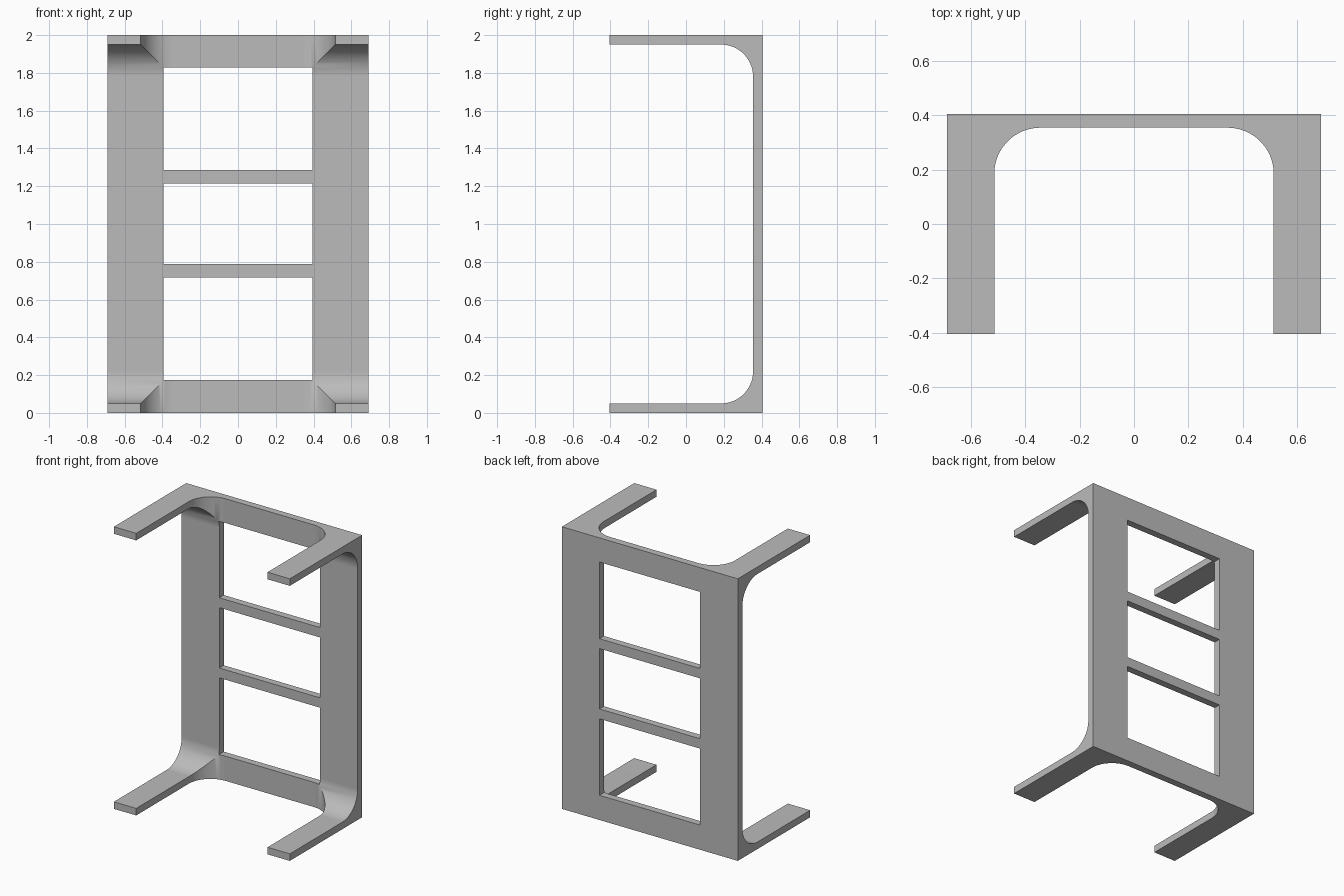
import bpy
import bmesh
from math import sin, cos, pi
from mathutils import Vector

default = bpy.data.objects.get("Cube")
if default:
    bpy.data.objects.remove(default, do_unlink=True)

HALF_W, HALF_D, HEIGHT = 0.69, 0.405, 2.0
THICK = 0.05          # plate thickness
ARM_X = 0.515         # inner edge of the arms
BACK_Y = HALF_D - THICK
RADIUS = 0.17         # inside fillet
STEPS = 20

grey = bpy.data.materials.new("plain_grey")
grey.use_nodes = True
colour = (0.5, 0.5, 0.5, 1)
grey.diffuse_color = colour
grey.node_tree.nodes["Principled BSDF"].inputs["Base Color"].default_value = colour


def prism(name, points, sweep):
    """Extrude a closed outline along a vector."""
    bm = bmesh.new()
    face = bm.faces.new([bm.verts.new(p) for p in points])
    extruded = bmesh.ops.extrude_face_region(bm, geom=[face])["geom"]
    verts = [g for g in extruded if isinstance(g, bmesh.types.BMVert)]
    bmesh.ops.translate(bm, verts=verts, vec=Vector(sweep))
    bmesh.ops.recalc_face_normals(bm, faces=bm.faces)
    mesh = bpy.data.meshes.new(name)
    bm.to_mesh(mesh)
    bm.free()
    mesh.materials.append(grey)
    obj = bpy.data.objects.new(name, mesh)
    bpy.context.collection.objects.link(obj)
    return obj


def channel(inner, outer, front, back):
    """Outline of a U with rounded inside corners, as (across, depth) pairs."""
    cx, cy = inner - RADIUS, BACK_Y - RADIUS
    arc = [(cx + RADIUS * cos(a), cy + RADIUS * sin(a))
           for a in (pi / 2 * i / STEPS for i in range(STEPS + 1))]
    half = [(outer, back), (outer, front), (inner, front)] + arc
    return half + [(-u, v) for u, v in reversed(half)]


def combine(target, tool, operation):
    """Apply a boolean and discard the tool."""
    mod = target.modifiers.new(operation.lower(), "BOOLEAN")
    mod.operation, mod.object, mod.solver = operation, tool, "EXACT"
    bpy.context.view_layer.objects.active = target
    bpy.ops.object.modifier_apply(modifier=mod.name)
    bpy.data.objects.remove(tool, do_unlink=True)


# Frame: the side channel crossed with the plan channel
mid = HEIGHT / 2
side = channel(mid - THICK, mid, -HALF_D, HALF_D)
frame = prism("rack_frame", [(-HALF_W, v, mid + u) for u, v in side],
              (2 * HALF_W, 0, 0))
plan = channel(ARM_X, HALF_W + 0.2, -HALF_D - 0.2, HALF_D + 0.2)
combine(frame, prism("plan_cutter", [(u, v, -0.2) for u, v in plan],
                     (0, 0, HEIGHT + 0.4)), "INTERSECT")

# Three openings, leaving two cross rungs
OPEN_X = 0.395
for low, high in ((0.175, 0.717), (0.787, 1.215), (1.285, 1.828)):
    outline = [(-OPEN_X, -0.6, low), (OPEN_X, -0.6, low),
               (OPEN_X, -0.6, high), (-OPEN_X, -0.6, high)]
    combine(frame, prism("opening_cutter", outline, (0, 1.2, 0)), "DIFFERENCE")

# Smooth fillets, crisp edges
bpy.ops.object.select_all(action="DESELECT")
frame.select_set(True)
bpy.context.view_layer.objects.active = frame
bpy.ops.object.shade_smooth_by_angle(angle=pi / 6)
weighted = frame.modifiers.new("weighted_normals", "WEIGHTED_NORMAL")
weighted.keep_sharp = True
